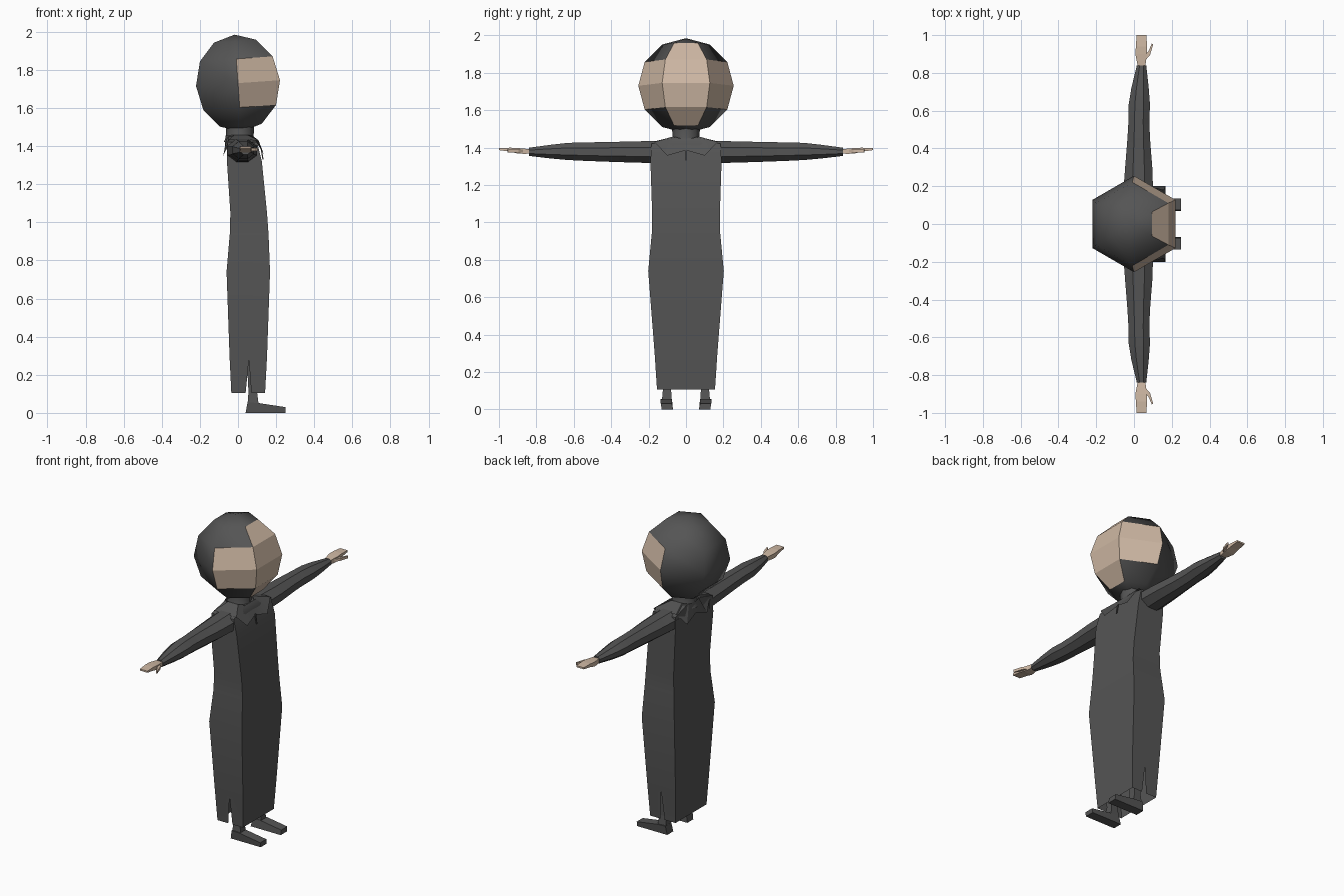
import bpy, bmesh
from math import radians, sin, cos, tau
from mathutils import Matrix, Vector

cube = bpy.data.objects.get("Cube")
if cube:
    bpy.data.objects.remove(cube, do_unlink=True)


def material(name, rgb):
    m = bpy.data.materials.new(name)
    m.use_nodes = True
    m.diffuse_color = (*rgb, 1)
    m.node_tree.nodes["Principled BSDF"].inputs["Base Color"].default_value = (*rgb, 1)
    return m


CLOTH = material("dark grey", (0.09, 0.09, 0.09))
SKIN = material("skin", (0.62, 0.48, 0.37))


def finish(name, bm, mats, mirror=False, angle=35):
    """Turn a bmesh into an object, optionally mirrored left to right across y."""
    bmesh.ops.recalc_face_normals(bm, faces=bm.faces)
    me = bpy.data.meshes.new(name)
    bm.to_mesh(me)
    bm.free()
    for m in mats:
        me.materials.append(m)
    ob = bpy.data.objects.new(name, me)
    bpy.context.collection.objects.link(ob)
    if angle:
        me.shade_smooth()
        me.set_sharp_from_angle(angle=radians(angle))
    if mirror:
        mod = ob.modifiers.new("Mirror", 'MIRROR')
        mod.use_axis = (False, True, False)
    return ob


def loft(bm, rings, cap_start=True, cap_end=True):
    """Skin a list of equally long point rings."""
    rows = [[bm.verts.new(p) for p in ring] for ring in rings]
    n = len(rows[0])
    for a, b in zip(rows, rows[1:]):
        for i in range(n):
            j = (i + 1) % n
            bm.faces.new((a[i], a[j], b[j], b[i]))
    if cap_start:
        bm.faces.new(rows[0])
    if cap_end:
        bm.faces.new(rows[-1])
    return rows


def prism(bm, profile, offset):
    loft(bm, [profile, [Vector(p) + Vector(offset) for p in profile]])


# Head: six-sided ball tipped slightly back, with the front facets as the face
bm = bmesh.new()
bmesh.ops.create_uvsphere(bm, u_segments=6, v_segments=6, radius=0.255)
for f in bm.faces:
    c = f.calc_center_median()
    f.material_index = int(c.x > 0.08 and -0.21 < c.z < 0.18)
bmesh.ops.transform(bm, verts=bm.verts,
                    matrix=Matrix.Translation((0, 0, 1.73)) @ Matrix.Rotation(radians(-4), 4, 'Y'))
head = finish("head", bm, [CLOTH, SKIN], angle=None)
for p in head.data.polygons:
    p.use_smooth = p.material_index == 0

# Neck
bm = bmesh.new()
loft(bm, [[(0.01 + r * cos(tau * i / 8), r * sin(tau * i / 8), z) for i in range(8)]
          for z, r in ((1.42, 0.085), (1.45, 0.072), (1.52, 0.075))])
finish("neck", bm, [CLOTH], angle=60)

# Robe: box section, open hem, with a narrow slit in each side
bm = bmesh.new()
sections = [(0.29, -0.044, 0.152, 0.167), (0.74, -0.06, 0.168, 0.202), (0.94, -0.043, 0.16, 0.183),
            (1.05, -0.04, 0.152, 0.181), (1.32, -0.058, 0.125, 0.19), (1.42, -0.055, 0.1, 0.185),
            (1.45, -0.05, 0.08, 0.07)]
rows = loft(bm, [[(x0, -w, z), (x1, -w, z), (x1, w, z), (x0, w, z)] for z, x0, x1, w in sections],
            cap_start=False)
top = rows[0]
hem = [bm.verts.new(p) for p in ((-0.035, -0.155, 0.105), (0.142, -0.155, 0.105),
                                 (0.142, 0.155, 0.105), (-0.035, 0.155, 0.105))]
for back, front in ((0, 1), (3, 2)):
    y = hem[back].co.y
    cut = [bm.verts.new(p) for p in ((0.04, y, 0.105), (0.057, y * 1.07, 0.28), (0.07, y, 0.105))]
    bm.faces.new([hem[back], *cut, hem[front], top[front], top[back]])
bm.faces.new((hem[1], hem[2], top[2], top[1]))
bm.faces.new((hem[3], hem[0], top[0], top[3]))
finish("robe", bm, [CLOTH])

# Sleeves: y, middle x, middle z, half depth, half height
bm = bmesh.new()
stations = [(0.15, 0.022, 1.376, 0.08, 0.06), (0.3, 0.025, 1.376, 0.072, 0.056),
            (0.45, 0.025, 1.377, 0.06, 0.052), (0.55, 0.026, 1.378, 0.055, 0.049),
            (0.63, 0.028, 1.379, 0.057, 0.046), (0.72, 0.032, 1.378, 0.046, 0.037),
            (0.84, 0.04, 1.377, 0.025, 0.022)]
loft(bm, [[(x + a * cos(tau * (i + .5) / 8) * 1.08, y, z + b * sin(tau * (i + .5) / 8) * 1.08)
           for i in range(8)] for y, x, z, a, b in stations])
finish("sleeves", bm, [CLOTH], mirror=True)

# Hands: flat mitten with a thumb
bm = bmesh.new()
palm = [(0.825, 0.022, 0.058, 1.368, 1.39), (0.865, 0.014, 0.064, 1.366, 1.394),
        (0.9, 0.007, 0.07, 1.368, 1.397), (0.94, 0.01, 0.068, 1.378, 1.399),
        (1.0, 0.014, 0.067, 1.386, 1.396)]
loft(bm, [[(x0, y, z0), (x1, y, z0), (x1, y, z1), (x0, y, z1)] for y, x0, x1, z0, z1 in palm])
prism(bm, [(0.055, 0.86, 1.373), (0.085, 0.895, 1.373), (0.102, 0.952, 1.373),
           (0.094, 0.955, 1.373), (0.077, 0.915, 1.373), (0.06, 0.9, 1.373)], (0, 0, 0.016))
finish("hands", bm, [SKIN], mirror=True, angle=None)

# Pointed collar draped over the shoulders
bm = bmesh.new()
inner = [(0.09, 0, 1.432), (0.075, 0.05, 1.455), (0.05, 0.07, 1.458),
         (-0.02, 0.07, 1.458), (-0.055, 0.05, 1.455), (-0.065, 0, 1.455)]
outer = [(0.12, 0, 1.385), (0.135, 0.1, 1.357), (0.108, 0.17, 1.43),
         (-0.05, 0.17, 1.432), (-0.078, 0.1, 1.35), (-0.07, 0, 1.385)]
a, b = ([bm.verts.new(p) for p in ring] for ring in (inner, outer))
for i in range(5):
    bm.faces.new((a[i], a[i + 1], b[i + 1], b[i]))
finish("collar", bm, [CLOTH], mirror=True, angle=20)

# Front fastening
bm = bmesh.new()
prism(bm, [(0.118, -0.005, 1.39), (0.118, 0.005, 1.39), (0.128, 0.003, 1.33), (0.128, -0.003, 1.33)],
      (0.006, 0, 0))
finish("front_fastening", bm, [CLOTH], angle=None)

# Shoes and ankles
bm = bmesh.new()
prism(bm, [(0.04, 0.07, 0), (0.25, 0.07, 0), (0.25, 0.075, 0.03), (0.105, 0.075, 0.052),
           (0.05, 0.075, 0.055)], (0, 0.06, 0))
loft(bm, [[(x0, y0, z), (x1, y0, z), (x1, y1, z), (x0, y1, z)] for z, x0, x1, y0, y1 in
          ((0.045, 0.05, 0.108, 0.076, 0.129), (0.11, 0.055, 0.1, 0.08, 0.123),
           (0.3, 0.045, 0.105, 0.07, 0.13))])
finish("shoes", bm, [CLOTH], mirror=True, angle=None)
